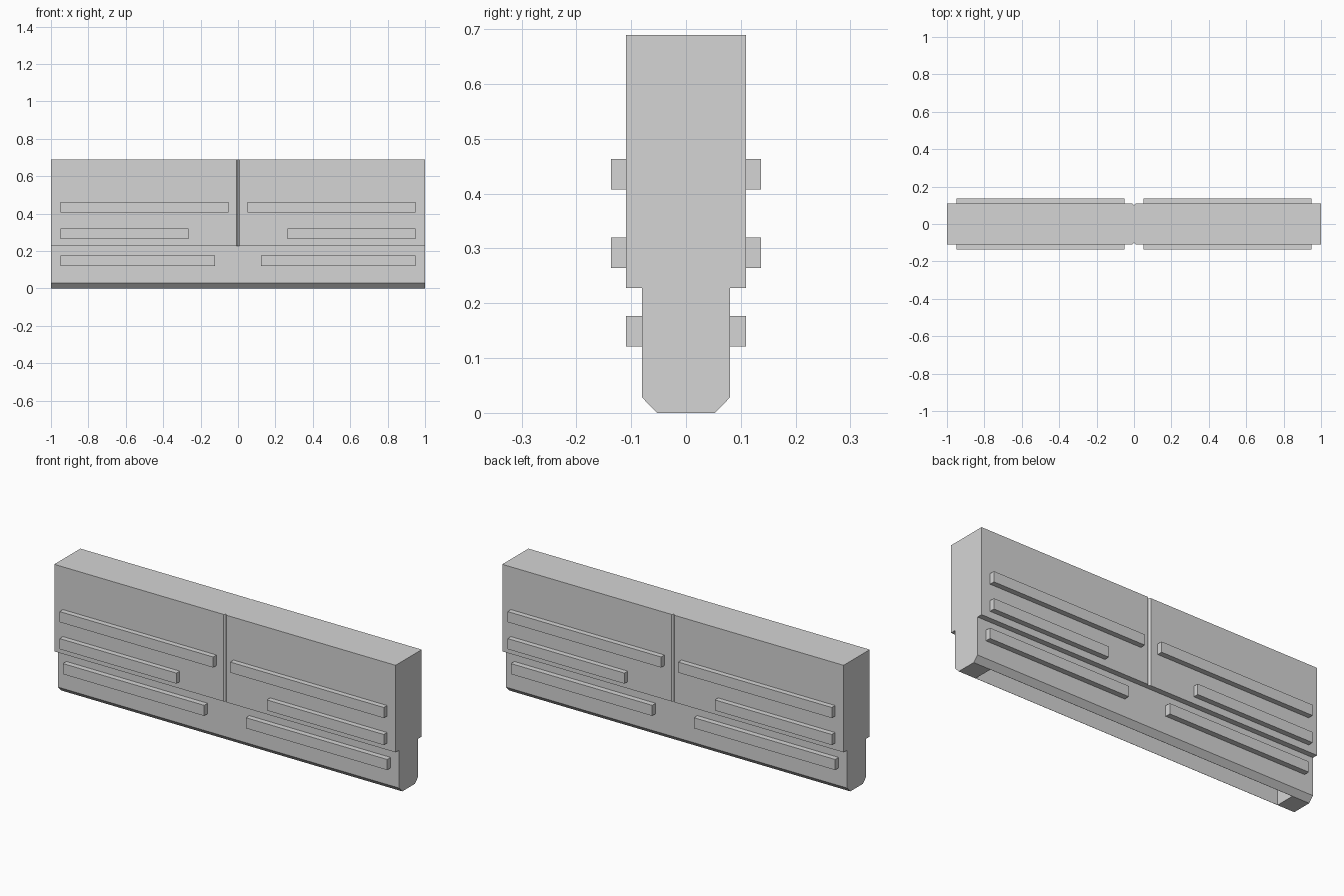
import bpy
import bmesh

cube = bpy.data.objects.get("Cube")
if cube:
    bpy.data.objects.remove(cube, do_unlink=True)

grey = bpy.data.materials.new("light grey")
grey.use_nodes = True
colour = (0.665, 0.665, 0.665, 1)
grey.diffuse_color = colour
grey.node_tree.nodes["Principled BSDF"].inputs["Base Color"].default_value = colour


def prism(name, outline, axis, start, end):
    """Extrude a closed 2D outline along x (outline is y, z) or z (outline is x, y)."""
    place = (lambda a, b, d: (d, a, b)) if axis == "x" else (lambda a, b, d: (a, b, d))
    bm = bmesh.new()
    face = bm.faces.new([bm.verts.new(place(a, b, start)) for a, b in outline])
    moved = bmesh.ops.extrude_face_region(bm, geom=[face])["geom"]
    shift = place(0, 0, end - start)
    bmesh.ops.translate(bm, vec=shift, verts=[v for v in moved if isinstance(v, bmesh.types.BMVert)])
    bmesh.ops.recalc_face_normals(bm, faces=bm.faces)
    mesh = bpy.data.meshes.new(name)
    bm.to_mesh(mesh)
    bm.free()
    mesh.materials.append(grey)
    obj = bpy.data.objects.new(name, mesh)
    bpy.context.collection.objects.link(obj)
    return obj


def box(name, x0, x1, y0, y1, z0, z1):
    return prism(name, [(y0, z0), (y1, z0), (y1, z1), (y0, z1)], "x", x0, x1)


STEP, TOP = 0.228, 0.689
UPPER, LOWER, FOOT = 0.109, 0.08, 0.053
GROOVE = 0.009

# Upper block, with a shallow V groove down the middle of both broad sides
half = [(-1, -UPPER), (-GROOVE, -UPPER), (0, GROOVE - UPPER), (GROOVE, -UPPER), (1, -UPPER)]
prism("upper_block", half + [(-x, -y) for x, y in half], "z", STEP, TOP)

# Lower block with chamfered bottom edges, hollowed out from below
side = [(FOOT, 0), (LOWER, 0.028), (LOWER, STEP)]
lower = prism("lower_block", side + [(-y, z) for y, z in reversed(side)], "x", -1, 1)
cutter = box("slot_cutter", -0.9, 0.9, -FOOT + 0.001, FOOT - 0.001, -0.1, 0.15)
cutter.hide_render = True
cutter.hide_viewport = True
slot = lower.modifiers.new("bottom_slot", "BOOLEAN")
slot.operation = "DIFFERENCE"
slot.solver = "EXACT"
slot.object = cutter

# Raised grip bars, mirrored left to right and front to back
bars = [
    ("upper", 0.05, 0.407, UPPER, 0.137),
    ("middle", 0.265, 0.264, UPPER, 0.137),
    ("lower", 0.122, 0.121, LOWER, UPPER),
]
for label, inner, z, surface, reach in bars:
    bar = box(label + "_grip_bars", inner, 0.95, -reach, -surface, z, z + 0.056)
    mirror = bar.modifiers.new("both_sides", "MIRROR")
    mirror.use_axis = (True, True, False)
    mirror.use_mirror_merge = False
